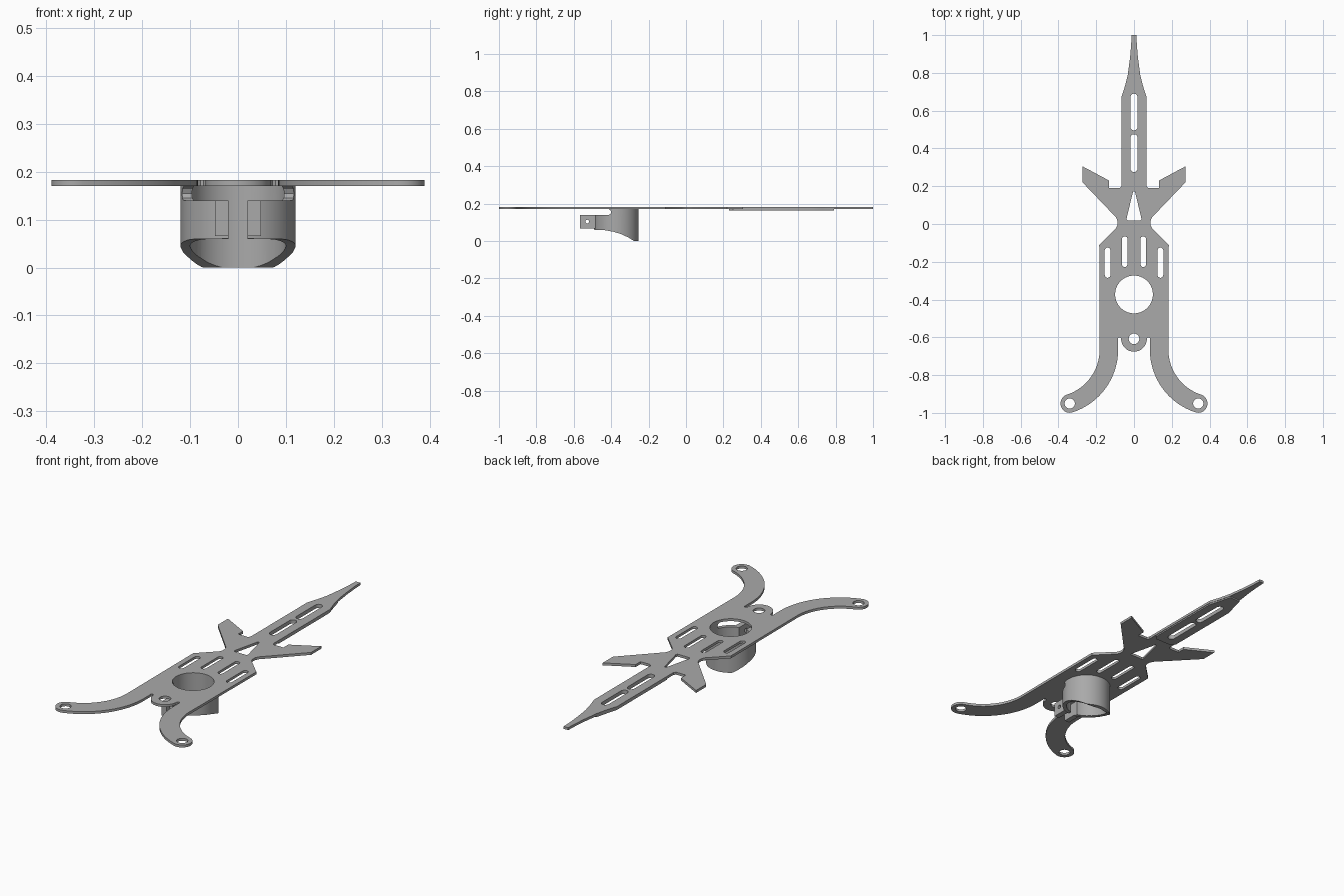
import bpy, bmesh
from math import sin, cos, radians

if "Cube" in bpy.data.objects:
    bpy.data.objects.remove(bpy.data.objects["Cube"], do_unlink=True)

GREY = (0.40, 0.40, 0.40, 1)
grey = bpy.data.materials.new("plain grey")
grey.use_nodes = True
grey.diffuse_color = GREY
grey.node_tree.nodes["Principled BSDF"].inputs["Base Color"].default_value = GREY


def arc(cx, cy, r, a0, a1, n=12):
    angles = [radians(a0 + (a1 - a0) * i / n) for i in range(n + 1)]
    return [(cx + r * cos(a), cy + r * sin(a)) for a in angles]


def circle(cx, cy, r, n=48):
    return arc(cx, cy, r, 0, 360, n)[:-1]


def slot(x, y0, y1, r):
    return arc(x, y1 - r, r, 0, 180) + arc(x, y0 + r, r, 180, 360)


def mirrored(side):
    return side + [(-x, y) for x, y in reversed(side)]


def finish(obj):
    obj.data.materials.clear()
    obj.data.materials.append(grey)
    bpy.ops.object.select_all(action='DESELECT')
    obj.select_set(True)
    bpy.context.view_layer.objects.active = obj
    bpy.ops.object.shade_smooth_by_angle(angle=radians(30))


def add_mesh(name, mesh):
    obj = bpy.data.objects.new(name, mesh)
    bpy.context.collection.objects.link(obj)
    return obj


def extruded(name, loops, z0, z1, side_on=False):
    """Fill closed loops (first is the outline, the rest holes) and thicken them.
    With side_on, loops are (y, z) and the thickness runs along x."""
    curve = bpy.data.curves.new(name, 'CURVE')
    curve.dimensions, curve.fill_mode = '2D', 'BOTH'
    curve.extrude = (z1 - z0) / 2
    for pts in loops:
        spline = curve.splines.new('POLY')
        spline.points.add(len(pts) - 1)
        for p, (x, y) in zip(spline.points, pts):
            p.co = (x, y, 0, 1)
        spline.use_cyclic_u = True
    temp = add_mesh(name + "_curve", curve)
    graph = bpy.context.evaluated_depsgraph_get()
    mesh = bpy.data.meshes.new_from_object(temp.evaluated_get(graph))
    bpy.data.objects.remove(temp, do_unlink=True)
    bm = bmesh.new()
    bm.from_mesh(mesh)
    bmesh.ops.remove_doubles(bm, verts=bm.verts, dist=0.0002)
    for v in bm.verts:
        v.co.z += (z0 + z1) / 2
        if side_on:
            v.co = v.co.zxy
    bmesh.ops.recalc_face_normals(bm, faces=bm.faces)
    bm.to_mesh(mesh)
    bm.free()
    mesh.name = name
    return add_mesh(name, mesh)


def boolean(obj, cutter, operation):
    mod = obj.modifiers.new(operation.lower(), 'BOOLEAN')
    mod.object, mod.operation, mod.solver = cutter, operation, 'EXACT'
    bpy.context.view_layer.objects.active = obj
    bpy.ops.object.modifier_apply(modifier=mod.name)
    bpy.data.objects.remove(cutter, do_unlink=True)


# Dimensions shared by several parts
BOTTOM, TOP = 0.17, 0.183
RING_Y = -0.373
ARM_X, ARM_Y, ARM_R, ARM_W, SWEEP = 0.433, -0.665, 0.30, 0.049, 252
END_X, END_Y = arc(ARM_X, ARM_Y, ARM_R, 180, SWEEP)[-1]
TAB_Y = -0.608

# Frame plate: tail spike, wings, body, curved arms and front tab
spike = [(0.013, 1.0), (0.015, 0.95), (0.021, 0.88), (0.033, 0.79),
         (0.048, 0.73), (0.067, 0.67)]
wing = [(0.067, 0.20), (0.076, 0.19), (0.132, 0.19), (0.132, 0.23),
        (0.272, 0.305), (0.272, 0.22), (0.095, 0.035), (0.087, 0.015),
        (0.087, -0.005), (0.095, -0.022), (0.184, -0.11)]
arm = (arc(ARM_X, ARM_Y, ARM_R - ARM_W, 180, SWEEP, 20)
       + arc(END_X, END_Y, ARM_W, SWEEP - 180, SWEEP - 360, 20)[1:-1]
       + arc(ARM_X, ARM_Y, ARM_R + ARM_W, SWEEP, 180, 24))
tab = [(0.084, -0.604), (0.078, -0.6), (0.072, -0.602)] + arc(0, TAB_Y, 0.068, 0, -86)

tail_slots = [slot(0, 0.495, 0.69, 0.019), slot(0, 0.275, 0.475, 0.019)]
holes = tail_slots + [
    circle(0, RING_Y, 0.1, 64), circle(0, TAB_Y, 0.028),
    mirrored([(0.005, 0.172), (0.04, 0.026), (0.035, 0.019)])]
for s in (-1, 1):
    holes += [slot(s * 0.049, -0.228, -0.065, 0.014),
              slot(s * 0.14, -0.285, -0.125, 0.015),
              circle(s * END_X, END_Y, 0.027)]
finish(extruded("frame_plate", [mirrored(spike + wing + arm + tab)] + holes, BOTTOM, TOP))

# Stiffener under the tail
stiff = [(0.031, 0.79), (0.046, 0.73), (0.064, 0.67), (0.064, 0.25), (0.045, 0.23)]
finish(extruded("tail_stiffener", [mirrored(stiff)] + tail_slots, 0.163, BOTTOM + 0.001))

# Round holder below the body, trimmed to its side profile
holder = extruded("round_holder", [circle(0, RING_Y, 0.12, 64), circle(0, RING_Y, 0.1, 64)],
                  -0.02, BOTTOM + 0.002)
profile = [(-0.6, 0.14), (-0.412, 0.14), (-0.403, 0.145), (-0.4, 0.155),
           (-0.404, 0.164), (-0.412, 0.169), (-0.412, 0.19), (-0.2, 0.19), (-0.2, 0),
           (-0.278, 0), (-0.31, 0.02), (-0.35, 0.038), (-0.39, 0.05),
           (-0.44, 0.059), (-0.6, 0.063)]
boolean(holder, extruded("profile_cutter", [profile], -0.3, 0.3, True), 'INTERSECT')
slit = [(-0.6, 0.03), (-0.42, 0.03), (-0.42, 0.16), (-0.6, 0.16)]
boolean(holder, extruded("slit_cutter", [slit], -0.02, 0.02, True), 'DIFFERENCE')
finish(holder)

# Clamp ears with a screw hole either side of the slit
ear = [(-0.567, 0.066), (-0.474, 0.066), (-0.474, 0.14), (-0.567, 0.14)]
for name, x0 in (("left_clamp_ear", 0.02), ("right_clamp_ear", -0.048)):
    finish(extruded(name, [ear, circle(-0.528, 0.104, 0.01, 24)], x0, x0 + 0.028, True))
